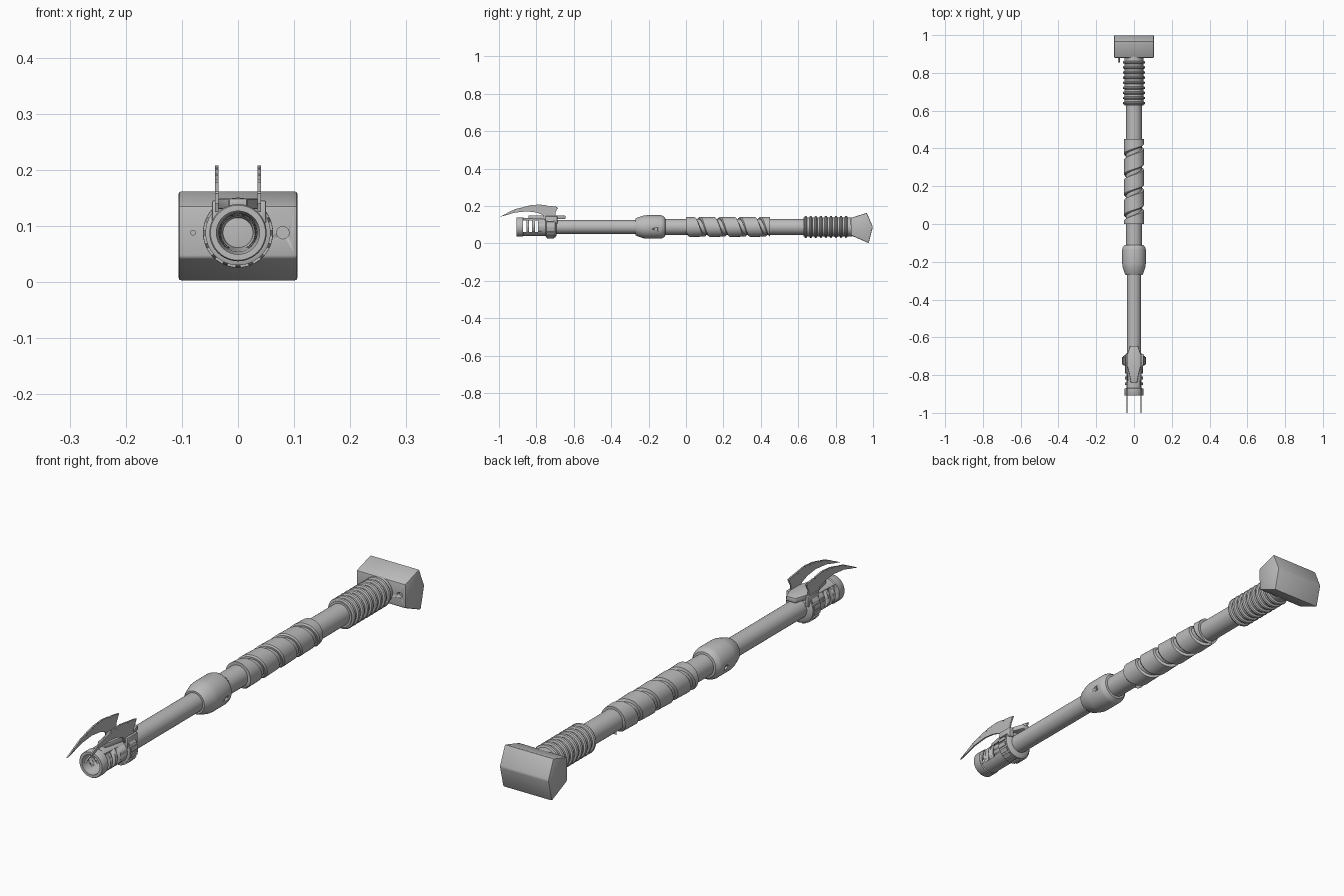
import bpy, bmesh, math
from mathutils import Vector

if "Cube" in bpy.data.objects:
    bpy.data.objects.remove(bpy.data.objects["Cube"])

CZ = 0.088          # height of the long axis
metal = bpy.data.materials.new("grey_metal")
metal.diffuse_color = (0.5, 0.5, 0.5, 1)
metal.use_nodes = True
metal.node_tree.nodes["Principled BSDF"].inputs["Base Color"].default_value = metal.diffuse_color


def finish(name, bm, bevel=0, smooth=True):
    bmesh.ops.remove_doubles(bm, verts=bm.verts, dist=1e-5)
    bmesh.ops.recalc_face_normals(bm, faces=bm.faces)
    me = bpy.data.meshes.new(name)
    bm.to_mesh(me)
    bm.free()
    ob = bpy.data.objects.new(name, me)
    bpy.context.collection.objects.link(ob)
    me.materials.append(metal)
    bpy.ops.object.select_all(action='DESELECT')
    ob.select_set(True)
    bpy.context.view_layer.objects.active = ob
    if bevel:
        m = ob.modifiers.new("bevel", 'BEVEL')
        m.width, m.segments, m.limit_method = bevel, 2, 'ANGLE'
        bpy.ops.object.modifier_apply(modifier=m.name)
    if smooth:
        bpy.ops.object.shade_smooth_by_angle(angle=math.radians(35))
    return ob


def polar(r, a, y):
    return Vector((r * math.cos(a), y, CZ + r * math.sin(a)))


def lathe(name, profile, segs=48, closed=False):
    """Turn (y, radius) points about the long axis."""
    bm = bmesh.new()
    rings = [[bm.verts.new(polar(r, 2 * math.pi * i / segs, y)) for i in range(segs)]
             for y, r in profile]
    pairs = list(zip(rings, rings[1:]))
    if closed:
        pairs.append((rings[-1], rings[0]))
    else:
        bm.faces.new(rings[0])
        bm.faces.new(rings[-1])
    for a, b in pairs:
        for i in range(segs):
            j = (i + 1) % segs
            bm.faces.new((a[i], a[j], b[j], b[i]))
    return finish(name, bm)


def prism(name, pts, lo, hi, axis, bevel=0):
    """Extrude an outline: (y, z) along x, or (x, y) along z."""
    place = (lambda p, d: (d, p[0], p[1])) if axis == 'x' else (lambda p, d: (p[0], p[1], d))
    bm = bmesh.new()
    a = [bm.verts.new(place(p, lo)) for p in pts]
    b = [bm.verts.new(place(p, hi)) for p in pts]
    bm.faces.new(a)
    bm.faces.new(b)
    for i in range(len(pts)):
        j = (i + 1) % len(pts)
        bm.faces.new((a[i], a[j], b[j], b[i]))
    return finish(name, bm, bevel)


def cut(ob, cutter):
    m = ob.modifiers.new("cut", 'BOOLEAN')
    m.operation, m.object, m.solver = 'DIFFERENCE', cutter, 'EXACT'
    bpy.context.view_layer.objects.active = ob
    bpy.ops.object.modifier_apply(modifier=m.name)
    bpy.data.objects.remove(cutter)


def disc(c, r, n=20):
    return [(c[0] + r * math.cos(2 * math.pi * i / n), c[1] + r * math.sin(2 * math.pi * i / n))
            for i in range(n)]


# Shafts
lathe("front_shaft", [(-0.72, 0.037), (-0.25, 0.037)])
lathe("rear_shaft", [(-0.13, 0.042), (0.64, 0.042)])

# Hollow muzzle with three side slots
muzzle = lathe("muzzle", [(-0.907, 0.049), (-0.904, 0.051), (-0.872, 0.051), (-0.868, 0.048),
                          (-0.70, 0.048), (-0.70, 0.02), (-0.76, 0.028), (-0.875, 0.034),
                          (-0.895, 0.0385), (-0.907, 0.0385)], closed=True)
for y in (-0.862, -0.831, -0.80):
    cut(muzzle, prism("slot_cutter", [(y - 0.0085, 0.062), (y + 0.0085, 0.062),
                                      (y + 0.0085, 0.122), (y - 0.0085, 0.122)], -0.1, 0.1, 'x'))

# Ribbed coupling ring behind the muzzle
lathe("coupling_ring", [(-0.75, 0.05), (-0.747, 0.058), (-0.70, 0.058), (-0.692, 0.045)])
bm = bmesh.new()
for k in range(16):
    a = 2 * math.pi * (k + 0.5) / 16
    if math.sin(a) > 0.85:
        continue
    vs = [bm.verts.new(polar(r, a + da, y)) for y in (-0.744, -0.705)
          for r, da in ((0.05, -0.13), (0.0625, -0.13), (0.0625, 0.13), (0.05, 0.13))]
    for f in ((0, 1, 2, 3), (4, 5, 6, 7), (0, 1, 5, 4), (1, 2, 6, 5), (2, 3, 7, 6), (3, 0, 4, 7)):
        bm.faces.new([vs[i] for i in f])
finish("coupling_lugs", bm, smooth=False)

# Saddle plate on top of the coupling
half = [(0.016, -0.842), (0.026, -0.79), (0.036, -0.75), (0.036, -0.69), (0.02, -0.645)]
prism("saddle_plate", half + [(-x, y) for x, y in reversed(half)], 0.13, 0.149, 'z', 0.003)

# Pair of curved serrated blades
crest = [(-1.0, 0.14), (-0.917, 0.182), (-0.837, 0.203), (-0.783, 0.208), (-0.682, 0.194)]
outline = []
for (y0, z0), (y1, z1) in zip(crest, crest[1:]):
    for k in range(2):
        t = k / 2
        outline.append((y0 + (y1 - y0) * t, z0 + (z1 - z0) * t))
        t = k / 2 + 0.42
        outline.append((y0 + (y1 - y0) * t, z0 + (z1 - z0) * t))
        outline.append((outline[-1][0] + 0.001, outline[-1][1] - 0.008))
outline += [crest[-1], (-0.698, 0.165), (-0.70, 0.125), (-0.755, 0.125), (-0.765, 0.152),
            (-0.80, 0.165), (-0.85, 0.171), (-0.917, 0.164)]
for side, x in (("left", -0.038), ("right", 0.038)):
    prism(side + "_blade", outline, x - 0.003, x + 0.003, 'x')
    prism(side + "_blade_mount", [(-0.752, 0.105), (-0.688, 0.105), (-0.688, 0.145),
                                  (-0.752, 0.145)], x - 0.008, x + 0.012 if x > 0 else x + 0.008, 'x', 0.002)

# Swollen collar with a drilled hole on each side
collar = lathe("collar", [(-0.27, 0.034), (-0.27, 0.044), (-0.262, 0.049), (-0.225, 0.061),
                          (-0.21, 0.0625), (-0.135, 0.0625), (-0.125, 0.060), (-0.112, 0.05),
                          (-0.11, 0.04)])
for lo, hi in ((0.05, 0.08), (-0.08, -0.05)):
    cut(collar, prism("hole_cutter", disc((-0.16, CZ - 0.012), 0.009), lo, hi, 'x'))

# Helical grip wrap, trimmed square at both ends
bm = bmesh.new()
steps, turns, pitch, width = 40, 6, 0.108, 0.088
rows = []
for i in range(steps * turns + 1):
    t = i / steps
    y0 = -0.12 + pitch * t
    row = []
    for r, dy in ((0.040, 0), (0.049, 0), (0.054, 0.006), (0.052, width - 0.004), (0.040, width)):
        row.append(bm.verts.new(polar(r, -2 * math.pi * t, min(0.45, max(0.0, y0 + dy)))))
    rows.append(row)
for a, b in zip(rows, rows[1:]):
    if max(v.co.y for v in a + b) - min(v.co.y for v in a + b) < 1e-4:
        continue
    for i in range(5):
        j = (i + 1) % 5
        bm.faces.new((a[i], a[j], b[j], b[i]))
bmesh.ops.dissolve_degenerate(bm, dist=1e-5, edges=bm.edges)
bmesh.ops.delete(bm, geom=[v for v in bm.verts if not v.link_faces], context='VERTS')
finish("grip_wrap", bm)

# Ribbed rear sleeve
ribs = [(0.628, 0.04), (0.628, 0.05)]
for k in range(9):
    y = 0.632 + k * 0.027
    ribs += [(y, 0.05), (y + 0.003, 0.057), (y + 0.008, 0.0595), (y + 0.013, 0.057), (y + 0.016, 0.05)]
lathe("ribbed_sleeve", ribs + [(0.89, 0.05), (0.89, 0.04)])

# Hammer-shaped end block with a socket on one side and a pin on the other
head = prism("end_block", [(0.882, 0.043), (0.880, 0.136), (0.967, 0.163), (0.999, 0.088),
                           (0.977, 0.001)], -0.106, 0.106, 'x', 0.005)


def rod(name, x, r, y0, y1):
    bm = bmesh.new()
    a = [bm.verts.new((px, y0, pz)) for px, pz in disc((x, CZ), r)]
    b = [bm.verts.new((px, y1, pz)) for px, pz in disc((x, CZ), r)]
    bm.faces.new(a)
    bm.faces.new(b)
    for i in range(len(a)):
        bm.faces.new((a[i], a[i - 1], b[i - 1], b[i]))
    return finish(name, bm)


cut(head, rod("socket_cutter", 0.08, 0.011, 0.85, 0.897))
rod("pin", -0.08, 0.005, 0.855, 0.90)
